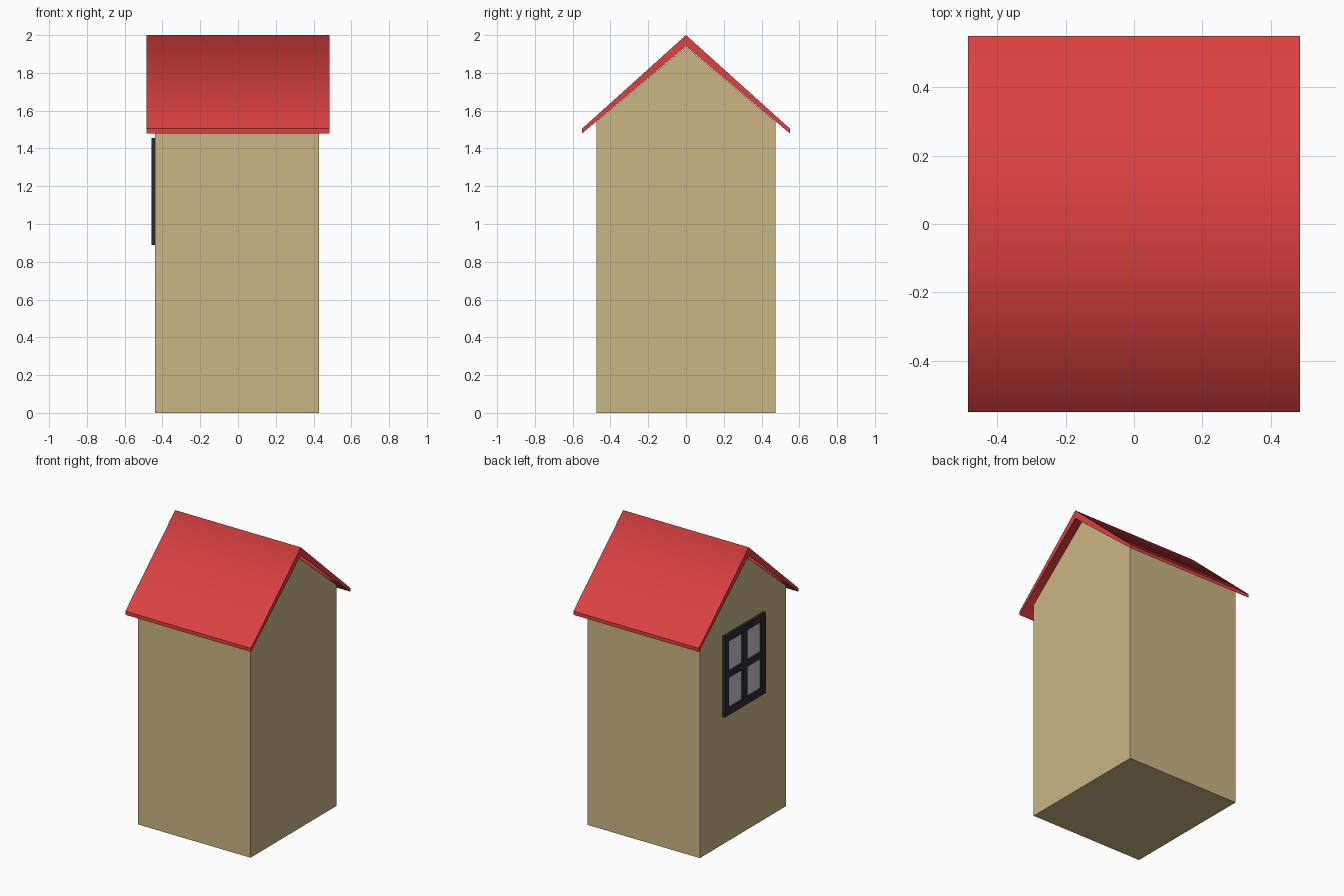
import bpy, bmesh

if "Cube" in bpy.data.objects:
    bpy.data.objects.remove(bpy.data.objects["Cube"])


def srgb(r, g, b):
    def lin(c):
        c /= 255
        return c / 12.92 if c <= 0.04045 else ((c + 0.055) / 1.055) ** 2.4
    return (lin(r), lin(g), lin(b), 1)


def material(name, rgb):
    m = bpy.data.materials.new(name)
    m.diffuse_color = srgb(*rgb)
    m.use_nodes = True
    m.node_tree.nodes["Principled BSDF"].inputs["Base Color"].default_value = m.diffuse_color
    return m


wall_tan = material("wall tan", (203, 181, 132))
roof_red = material("roof red", (220, 65, 65))
frame_black = material("frame black", (44, 44, 47))
glass_grey = material("glass grey", (195, 195, 199))


def finish(name, bm, mat):
    bmesh.ops.recalc_face_normals(bm, faces=bm.faces)
    mesh = bpy.data.meshes.new(name)
    bm.to_mesh(mesh)
    bm.free()
    mesh.materials.append(mat)
    ob = bpy.data.objects.new(name, mesh)
    bpy.context.collection.objects.link(ob)
    return ob


def prism(profile, x0, x1):
    """Extrude a (y, z) profile along x."""
    bm = bmesh.new()
    face = bm.faces.new([bm.verts.new((x0, y, z)) for y, z in profile])
    out = bmesh.ops.extrude_face_region(bm, geom=[face])
    # keep the start cap so the solid is closed
    verts = [g for g in out["geom"] if isinstance(g, bmesh.types.BMVert)]
    bmesh.ops.translate(bm, verts=verts, vec=(x1 - x0, 0, 0))
    if not any(all(abs(v.co.x - x0) < 1e-6 for v in f.verts) for f in bm.faces):
        bm.faces.new([v for v in bm.verts if abs(v.co.x - x0) < 1e-6])
    return bm


# House body with gable ends
finish("house_body", prism([(-0.475, 0), (0.475, 0), (0.475, 1.54),
                            (0, 1.938), (-0.475, 1.54)], -0.44, 0.43), wall_tan)

# Pitched roof, thicker at the ridge; slopes shade smoothly across the ridge
bm = prism([(-0.55, 1.505), (0, 2), (0.55, 1.505),
            (0.55, 1.48), (0, 1.942), (-0.55, 1.48)], -0.485, 0.485)
for e in bm.edges:
    e.smooth = all(abs(v.co.y) < 1e-6 for v in e.verts) and \
        abs(e.verts[0].co.z - e.verts[1].co.z) < 1e-6
for f in bm.faces:
    ys = {round(v.co.y, 3) for v in f.verts}
    f.smooth = len(ys) == 2
finish("roof", bm, roof_red)

# Window on the left gable: frame with four openings cut by a face grid
ys = [-0.226, -0.18, -0.027, 0.027, 0.18, 0.226]
zs = [0.89, 0.94, 1.15, 1.195, 1.405, 1.455]
bm = bmesh.new()
grid = [[bm.verts.new((-0.438, y, z)) for y in ys] for z in zs]
for r in range(5):
    for c in range(5):
        if not (r % 2 and c % 2):
            bm.faces.new((grid[r][c], grid[r][c + 1],
                          grid[r + 1][c + 1], grid[r + 1][c]))
out = bmesh.ops.extrude_face_region(bm, geom=bm.faces[:])
bmesh.ops.translate(bm, vec=(-0.02, 0, 0),
                    verts=[g for g in out["geom"] if isinstance(g, bmesh.types.BMVert)])
finish("window_frame", bm, frame_black)

# Glass plate behind the frame
finish("window_glass", prism([(-0.2, 0.92), (0.2, 0.92), (0.2, 1.43), (-0.2, 1.43)],
                             -0.447, -0.439), glass_grey)
